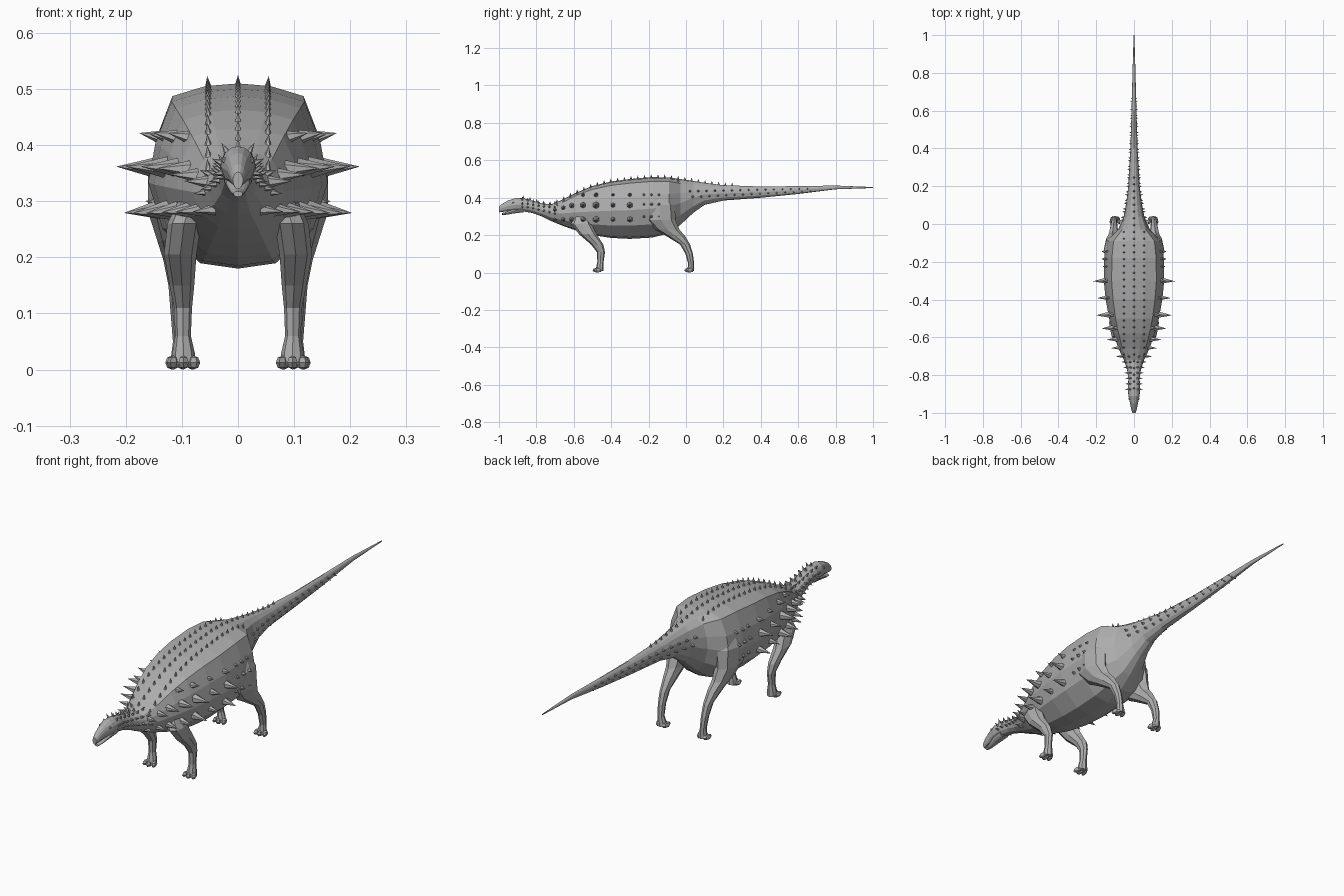
import bpy, bmesh, math
from mathutils import Vector, Matrix
from mathutils.bvhtree import BVHTree

if "Cube" in bpy.data.objects:
    bpy.data.objects.remove(bpy.data.objects["Cube"])

hide = bpy.data.materials.new("grey_hide")
hide.diffuse_color = (0.42, 0.42, 0.42, 1)
hide.use_nodes = True
hide.node_tree.nodes["Principled BSDF"].inputs["Base Color"].default_value = hide.diffuse_color


def finish(bm, name, mirror=False):
    """Turn a bmesh into a flat-shaded object, optionally mirrored left to right."""
    bmesh.ops.recalc_face_normals(bm, faces=bm.faces)
    me = bpy.data.meshes.new(name)
    bm.to_mesh(me)
    me.materials.append(hide)
    ob = bpy.data.objects.new(name, me)
    bpy.context.collection.objects.link(ob)
    if mirror:
        mod = ob.modifiers.new("mirror", 'MIRROR')
        mod.use_mirror_merge = False
    return ob


def loft(bm, rings):
    """Skin a list of equal-length point rings and cap both ends."""
    rows = [[bm.verts.new(p) for p in r] for r in rings]
    n = len(rows[0])
    for a, b in zip(rows, rows[1:]):
        for i in range(n):
            j = (i + 1) % n
            bm.faces.new((a[i], a[j], b[j], b[i]))
    bm.faces.new(rows[0])
    bm.faces.new(rows[-1])


# Half cross-sections (width fraction, height fraction): broad trunk and round neck/tail
TRUNK = [(0, 1), (.37, .985), (.74, .93), (.92, .7), (1, .48), (.84, .22), (.42, .03), (0, 0)]
ROUND = [(0, 1), (.4, .96), (.74, .84), (.95, .66), (1, .47), (.8, .2), (.42, .04), (0, 0)]


def section(y, zb, zt, w, trunk):
    half = []
    for (ax, az), (bx, bz) in zip(ROUND, TRUNK):
        x, z = ax + (bx - ax) * trunk, az + (bz - az) * trunk
        half.append((x * w, y, zb + z * (zt - zb)))
    return half + [(-x, yy, z) for x, yy, z in half[-2:0:-1]]


# Body from snout to tail tip: y, bottom, top, half width, trunk blend
STATIONS = [
    (-1.0, .322, .352, .009, 0), (-.985, .324, .366, .014, 0), (-.95, .328, .386, .021, 0),
    (-.91, .328, .398, .030, 0), (-.87, .327, .397, .032, 0), (-.82, .318, .385, .030, 0),
    (-.77, .30, .37, .037, 0), (-.72, .275, .365, .053, .3), (-.66, .25, .39, .082, .6),
    (-.58, .222, .43, .11, 1), (-.5, .2, .463, .132, 1), (-.4, .185, .487, .15, 1),
    (-.3, .18, .5, .16, 1), (-.18, .187, .51, .158, 1), (-.09, .21, .508, .146, 1),
    (-.03, .255, .5, .085, .7), (.04, .32, .49, .055, .2), (.1, .362, .48, .043, 0),
    (.2, .385, .467, .03, 0), (.4, .4, .46, .019, 0), (.6, .42, .462, .013, 0),
    (.8, .445, .465, .008, 0), (1, .452, .457, .002, 0),
]
body = bmesh.new()
loft(body, [section(*s) for s in STATIONS])
finish(body, "body")
tree = BVHTree.FromBMesh(body)

# Lower jaw under the beak
bm = bmesh.new()
loft(bm, [section(*s, 0) for s in [(-.985, .308, .318, .008), (-.96, .309, .324, .013),
                                   (-.92, .316, .345, .021), (-.87, .322, .35, .024)]])
finish(bm, "lower_jaw")

# Eyes
bm = bmesh.new()
bmesh.ops.create_icosphere(bm, subdivisions=1, radius=.006,
                           matrix=Matrix.Translation((.024, -.925, .373)))
finish(bm, "eye", True)


def leg(name, rings, toe_y, foot_x):
    bm = bmesh.new()
    n = 8
    loft(bm, [[(x + rx * math.cos(math.tau * i / n), y + ry * math.sin(math.tau * i / n), z)
               for i in range(n)] for x, y, z, rx, ry in rings])
    # Three rounded toes
    for k in (-1, 0, 1):
        m = (Matrix.Translation((foot_x + k * .018, toe_y + abs(k) * .006, .0125))
             @ Matrix.Rotation(k * .25, 4, 'Z') @ Matrix.Diagonal((.0105, .023, .0125, 1)))
        bmesh.ops.create_uvsphere(bm, u_segments=6, v_segments=4, radius=1, matrix=m)
    finish(bm, name, True)


leg("front_leg", [(.08, -.56, .31, .022, .035), (.096, -.56, .26, .03, .055),
                  (.103, -.525, .205, .029, .047), (.1, -.475, .15, .022, .033),
                  (.098, -.455, .11, .016, .022), (.098, -.457, .06, .014, .017),
                  (.097, -.46, .03, .02, .02), (.097, -.462, .008, .022, .022)], -.477, .097)
leg("rear_leg", [(.105, -.14, .44, .02, .04), (.112, -.14, .36, .048, .08),
                 (.117, -.135, .28, .043, .08), (.112, -.1, .23, .032, .065),
                 (.108, -.055, .195, .025, .05), (.106, -.005, .15, .018, .027),
                 (.105, .017, .1, .015, .02), (.103, .027, .05, .013, .016),
                 (.1, .026, .025, .019, .017), (.1, .024, .008, .021, .019)], .014, .1)


def spike(bm, target, aim, length, radius, lean=None, sides=6):
    """Cast from outside along aim onto the body and stand a cone there."""
    aim = Vector(aim).normalized()
    hit = tree.ray_cast(Vector(target) + aim, -aim)[0]
    if hit is None:
        return
    way = Vector(lean or aim).normalized()
    sink = radius * .5
    m = (Matrix.Translation(hit + way * (length - sink) / 2)
         @ way.to_track_quat('Z', 'Y').to_matrix().to_4x4())
    bmesh.ops.create_cone(bm, cap_ends=True, segments=sides, radius1=radius, radius2=0,
                          depth=length + sink, matrix=m)


# Large flank spikes in three rows, shrinking towards the neck
bm = bmesh.new()
for y, s in [(-.3, 1), (-.39, .8), (-.48, 1.15), (-.55, 1), (-.61, .85), (-.655, .7), (-.7, .6)]:
    for z, k, up in [(.36, 1, .03), (.285, .95, -.1), (.415, .55, .2)]:
        if z > .4 and y < -.58:
            continue
        z = z - max(0, -.6 - y) * .25 * (z > .3)
        spike(bm, (0, y, z), (1, 0, 0), .062 * s * k, .019 * s * k ** .7, (1, -.05, up))
finish(bm, "flank_spikes", True)

# Small studs over the hip
bm = bmesh.new()
for y in (-.225, -.185, -.145):
    for z in (.3, .365, .415):
        at = (0, y, z)
        spike(bm, at, (1, 0, 0), .014, .009)
        # studs riding on the thigh surface
        if y > -.2 and z < .4:
            m = (Matrix.Translation((.163 if z > .33 else .156, y, z))
                 @ Matrix.Rotation(math.pi / 2, 4, 'Y'))
            bmesh.ops.create_cone(bm, cap_ends=True, segments=6, radius1=.009, radius2=0,
                                  depth=.018, matrix=m)
finish(bm, "hip_studs", True)

# Back rows on either side of the spine
bm = bmesh.new()
for i in range(19):
    spike(bm, (.053, -.69 + i * .036, .4), (0, 0, 1), .018, .0065, (.1, 0, 1))
finish(bm, "back_row_spikes", True)

# Spine row from the neck to the start of the tail
bm = bmesh.new()
for i in range(32):
    spike(bm, (0, -.87 + i * .036, .4), (0, 0, 1), .016, .0065)
finish(bm, "spine_spikes")

# Neck spikes around the upper sides
bm = bmesh.new()
for i in range(7):
    y = -.875 + i * .029
    for dx, dz in [(1, -.15), (1, .45), (.6, 1)]:
        spike(bm, (0, y, .355 - max(0, y + .85) * .2), (dx, 0, dz), .018, .0065)
finish(bm, "neck_spikes", True)

# Paired stud rows along the tail
bm = bmesh.new()
for i in range(15):
    t = i / 14
    y = .02 + t * .63
    size = .014 - .006 * t
    spike(bm, (0, y, .435 + .013 * t), (1, 0, 0), size, size * .62, (1, 0, .2))
    spike(bm, (0, y + .015, .405 + .03 * t), (1, 0, 0), size, size * .62, (1, 0, -.1))
finish(bm, "tail_studs", True)
